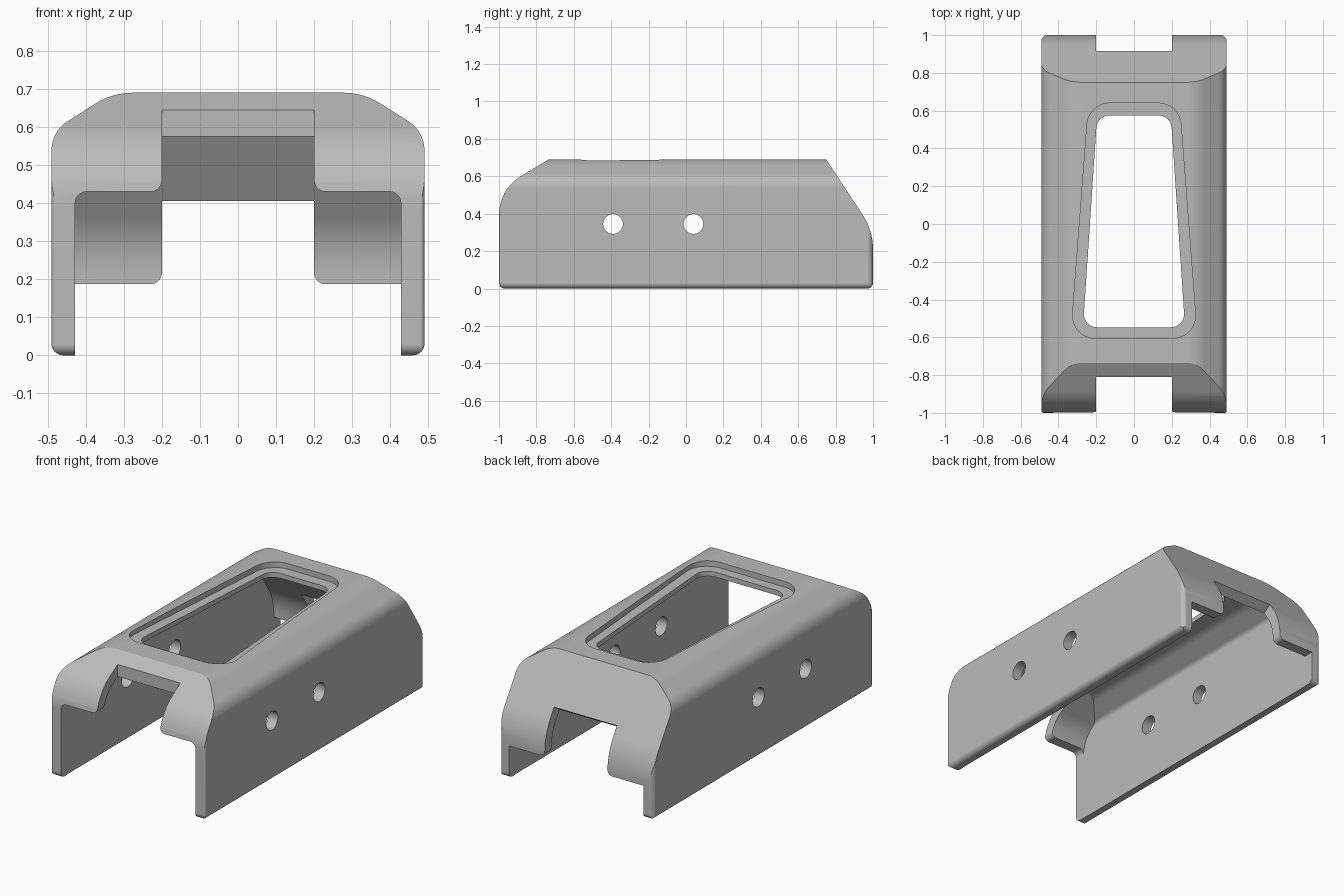
import bpy
import bmesh
import math
from mathutils import Vector

if "Cube" in bpy.data.objects:
    bpy.data.objects.remove(bpy.data.objects["Cube"], do_unlink=True)


def fillet(corners, steps=8):
    """Round each (u, v, radius) corner of a closed outline."""
    out = []
    for i, (u, v, r) in enumerate(corners):
        p = Vector((u, v))
        if r == 0:
            out.append(p)
            continue
        a = (Vector(corners[i - 1][:2]) - p).normalized()
        b = (Vector(corners[(i + 1) % len(corners)][:2]) - p).normalized()
        half = a.angle(b) / 2
        centre = p + (a + b).normalized() * r / math.sin(half)
        reach = r / math.tan(half)
        s, e = p + a * reach - centre, p + b * reach - centre
        start = math.atan2(s.y, s.x)
        turn = math.remainder(math.atan2(e.y, e.x) - start, math.tau)
        for k in range(steps + 1):
            t = start + turn * k / steps
            out.append(centre + Vector((math.cos(t), math.sin(t))) * r)
    return out


def mirrored(half):
    return half + [(-u, v, r) for u, v, r in reversed(half)]


def prism(name, outline, axis, lo, hi):
    """Extrude an outline along x, y or z."""
    place = {"x": lambda p, d: (d, p.x, p.y),
             "y": lambda p, d: (p.x, d, p.y),
             "z": lambda p, d: (p.x, p.y, d)}[axis]
    bm = bmesh.new()
    face = bm.faces.new([bm.verts.new(place(p, lo)) for p in outline])
    grown = bmesh.ops.extrude_face_region(bm, geom=[face])["geom"]
    shift = Vector(place(Vector((0, 0)), hi - lo))
    bmesh.ops.translate(bm, vec=shift,
                        verts=[g for g in grown if isinstance(g, bmesh.types.BMVert)])
    bmesh.ops.recalc_face_normals(bm, faces=bm.faces)
    mesh = bpy.data.meshes.new(name)
    bm.to_mesh(mesh)
    bm.free()
    obj = bpy.data.objects.new(name, mesh)
    bpy.context.collection.objects.link(obj)
    return obj


def apply(obj, mod):
    bpy.context.view_layer.objects.active = obj
    bpy.ops.object.modifier_apply(modifier=mod.name)


def combine(obj, tool, operation):
    mod = obj.modifiers.new("combine", "BOOLEAN")
    mod.operation, mod.solver, mod.object = operation, "EXACT", tool
    apply(obj, mod)
    bpy.data.objects.remove(tool, do_unlink=True)


# Outer body: front, side and plan outlines intersected
shell = prism("housing_shell", fillet(mirrored(
    [(0.49, 0, 0.03), (0.49, 0.588, 0.09), (0.33, 0.69, 0.18)])), "y", -1.2, 1.2)
side = fillet([(-1, 0, 0.03), (1, 0, 0.03), (1, 0.309, 0.335),
               (0.75, 0.69, 0), (-0.735, 0.69, 0), (-1, 0.53, 0.24)])
combine(shell, prism("side_limit", side, "x", -0.7, 0.7), "INTERSECT")
plan = fillet(mirrored([(0.491, -1.001, 0.015), (0.491, 1.001, 0.035)]))
combine(shell, prism("plan_limit", plan, "z", -0.2, 0.9), "INTERSECT")

# Hollow interior, open underneath
cavity = prism("cavity", fillet(mirrored(
    [(0.43, -0.1, 0), (0.43, 0.555, 0.03), (0.313, 0.63, 0.12)])), "y", -1.2, 1.2)
inner = fillet([(-0.94, -0.2, 0), (0.94, -0.2, 0), (0.94, 0.292, 0.275),
                (0.718, 0.63, 0), (-0.719, 0.63, 0), (-0.94, 0.496, 0.18)])
combine(cavity, prism("cavity_limit", inner, "x", -0.7, 0.7), "INTERSECT")
combine(shell, cavity, "DIFFERENCE")


# Stepped openings in the end walls
def opening(name, sill, outer_radius, lo, hi):
    return prism(name, fillet(mirrored(
        [(0.428, -0.15, 0), (0.428, sill, outer_radius),
         (0.2, sill, 0.03), (0.2, 0.8, 0)])), "y", lo, hi)


combine(shell, opening("front_opening", 0.43, 0.03, -1.2, -0.81), "DIFFERENCE")
rear = opening("rear_opening", 0.187, 0, 0.7, 1.2)
for v in rear.data.vertices:  # slope the notch top square to the rear wall
    if v.co.z > 0.7:
        v.co.z = 0.439 + 0.659 * (v.co.y - 0.915)
combine(shell, rear, "DIFFERENCE")


# Tapered roof window with a recessed ledge
def window(name, front, back, near, far, radius, floor):
    outline = fillet(mirrored([(near, front, radius), (far, back, radius)]))
    return prism(name, outline, "z", floor, 0.9)


combine(shell, window("ledge", -0.605, 0.64, 0.335, 0.24, 0.12, 0.658), "DIFFERENCE")
combine(shell, window("window", -0.547, 0.575, 0.27, 0.195, 0.07, 0.5), "DIFFERENCE")

# Round holes through both side walls
for y in (-0.39, 0.04):
    ring = [Vector((y + 0.053 * math.cos(math.tau * k / 32),
                    0.345 + 0.053 * math.sin(math.tau * k / 32))) for k in range(32)]
    combine(shell, prism("side_hole", ring, "x", -0.7, 0.7), "DIFFERENCE")

# Grey finish and shading
grey = bpy.data.materials.new("plain_grey")
grey.use_nodes = True
colour = (0.5, 0.5, 0.5, 1)
grey.diffuse_color = colour
grey.node_tree.nodes["Principled BSDF"].inputs["Base Color"].default_value = colour
shell.data.materials.clear()
shell.data.materials.append(grey)
for poly in shell.data.polygons:
    poly.material_index = 0
bpy.ops.object.select_all(action="DESELECT")
shell.select_set(True)
bpy.context.view_layer.objects.active = shell
bpy.ops.object.shade_smooth_by_angle(angle=math.radians(20))
weighted = shell.modifiers.new("weighted_normals", "WEIGHTED_NORMAL")
weighted.keep_sharp = True
apply(shell, weighted)
